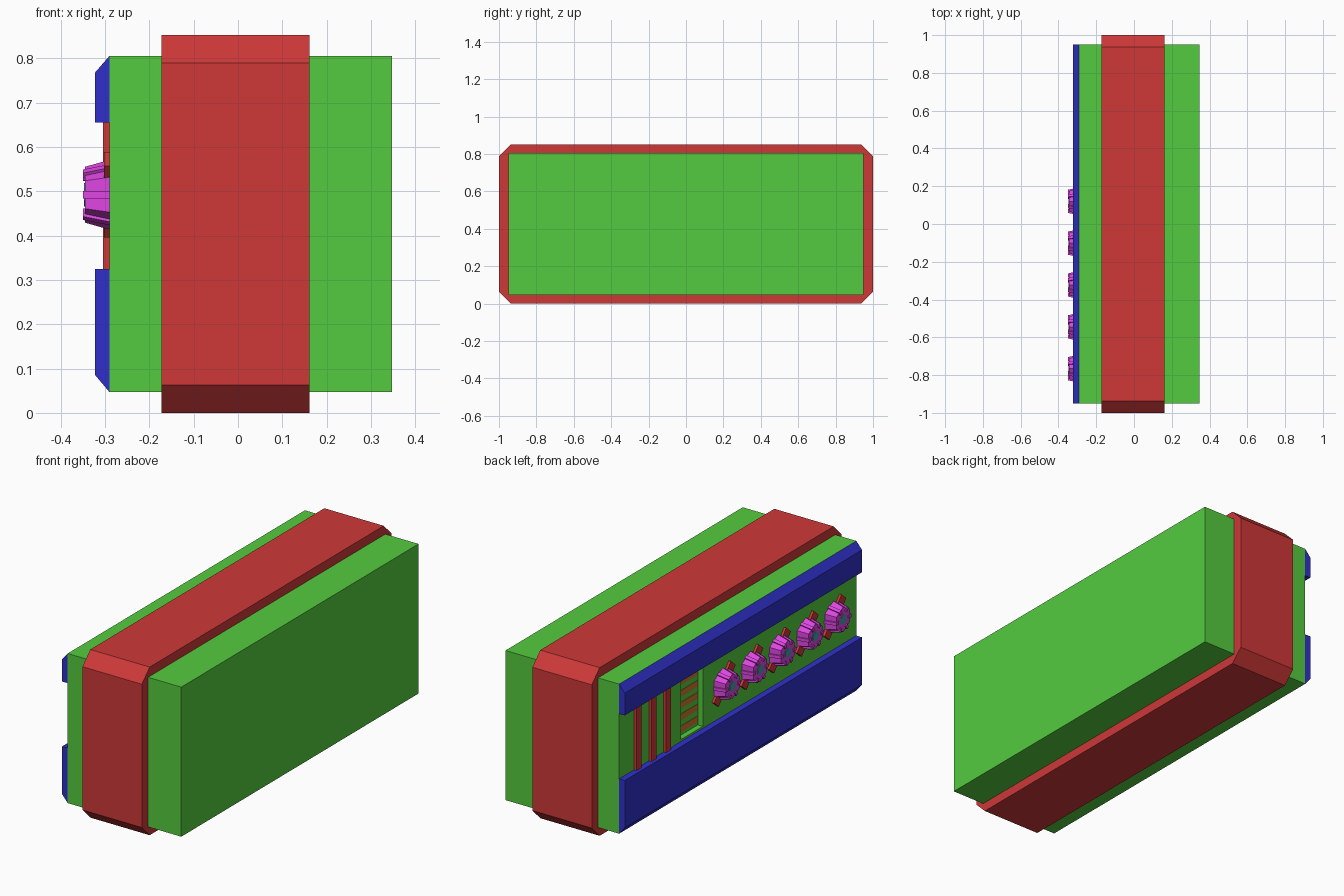
import bpy, bmesh, math
from mathutils import Matrix, Vector

if "Cube" in bpy.data.objects:
    bpy.data.objects.remove(bpy.data.objects["Cube"])


def material(name, rgb):
    m = bpy.data.materials.new(name)
    m.diffuse_color = (*rgb, 1)
    m.use_nodes = True
    m.node_tree.nodes["Principled BSDF"].inputs["Base Color"].default_value = m.diffuse_color
    return m


GREEN = material("green", (0.09, 0.60, 0.05))
RED = material("red", (0.62, 0.04, 0.04))
BLUE = material("blue", (0.03, 0.03, 0.60))
MAGENTA = material("magenta", (0.72, 0.06, 0.75))
TEAL = material("teal", (0.05, 0.35, 0.38))
ORANGE = material("orange", (0.60, 0.20, 0.03))


def finish(bm, name, mat):
    bmesh.ops.recalc_face_normals(bm, faces=bm.faces)
    me = bpy.data.meshes.new(name)
    bm.to_mesh(me)
    bm.free()
    ob = bpy.data.objects.new(name, me)
    bpy.context.collection.objects.link(ob)
    if mat:
        me.materials.append(mat)
    return ob


def loft(name, rings, mat):
    """Join two matching rings of points and cap both ends."""
    bm = bmesh.new()
    a, b = [[bm.verts.new(p) for p in ring] for ring in rings]
    n = len(a)
    bm.faces.new(a)
    bm.faces.new(b)
    for i in range(n):
        bm.faces.new((a[i], a[(i + 1) % n], b[(i + 1) % n], b[i]))
    return finish(bm, name, mat)


def box(name, x, y, z, mat):
    rings = [[(v, y[0], z[0]), (v, y[1], z[0]), (v, y[1], z[1]), (v, y[0], z[1])] for v in x]
    return loft(name, rings, mat)


# Main body with a shallow recess in its left side
body = box("body", (-0.29, 0.347), (-0.95, 0.95), (0.047, 0.805), GREEN)
cutter = box("recess_cutter", (-0.4, -0.262), (0.28, 0.455), (0.335, 0.645), None)
cutter.hide_render = True
cutter.hide_viewport = True
cut = body.modifiers.new("recess", 'BOOLEAN')
cut.operation = 'DIFFERENCE'
cut.object = cutter

# Chamfered band wrapped around the body
c = 0.063
band = [(-1, c), (-1 + c, 0), (1 - c, 0), (1, c),
        (1, 0.852 - c), (1 - c, 0.852), (-1 + c, 0.852), (-1, 0.852 - c)]
loft("band", [[(x, y, z) for y, z in band] for x in (-0.172, 0.161)], RED)

# Upper and lower side rails with a bevelled outer edge
upper = [(-0.29, 0.655), (-0.322, 0.655), (-0.322, 0.768), (-0.29, 0.805)]
lower = [(-0.29, 0.325), (-0.322, 0.325), (-0.322, 0.085), (-0.29, 0.047)]
for name, prof in (("upper_rail", upper), ("lower_rail", lower)):
    loft(name, [[(x, y, z) for x, z in prof] for y in (-0.95, 0.95)], BLUE)

# Vertical slats
for i, y in enumerate((0.81, 0.692, 0.574)):
    box(f"slat_{i + 1}", (-0.304, -0.285), (y - 0.02, y + 0.02), (0.325, 0.655), RED)

# Stripes on the recess floor
for i in range(5):
    z = 0.35 + i * 0.06
    box(f"recess_stripe_{i + 1}", (-0.264, -0.26), (0.28, 0.455), (z, z + 0.032), ORANGE)


def ring(x, r, sides, centre, start=0.0):
    return [(x, centre[0] + r * math.cos(start + k * math.tau / sides),
             centre[1] + r * math.sin(start + k * math.tau / sides)) for k in range(sides)]


# Tapered hexagonal knobs, each with grip ribs, cap and mounting bar
for i in range(5):
    centre = (0.12 - i * 0.2215, 0.492)
    loft(f"knob_{i + 1}", [ring(-0.285, 0.080, 6, centre, math.pi / 6),
                           ring(-0.345, 0.063, 6, centre, math.pi / 6)], MAGENTA)
    loft(f"knob_cap_{i + 1}", [ring(-0.33, 0.026, 6, centre, math.pi / 6),
                               ring(-0.347, 0.026, 6, centre, math.pi / 6)], TEAL)
    place = Matrix.Translation((0, centre[0], centre[1]))
    for k in range(6):
        turn = place @ Matrix.Rotation(k * math.pi / 3, 4, 'X')
        rib = [(-0.285, 0.04), (-0.35, 0.04), (-0.35, 0.061), (-0.285, 0.076)]
        loft(f"knob_{i + 1}_rib_{k + 1}",
             [[turn @ Vector((x, y, z)) for x, y in rib] for z in (-0.008, 0.008)], MAGENTA)
    bar = box(f"knob_bar_{i + 1}", (-0.302, -0.285), (-0.025, 0.025), (-0.105, 0.105), RED)
    bar.matrix_world = place @ Matrix.Rotation(math.radians(40), 4, 'X')
